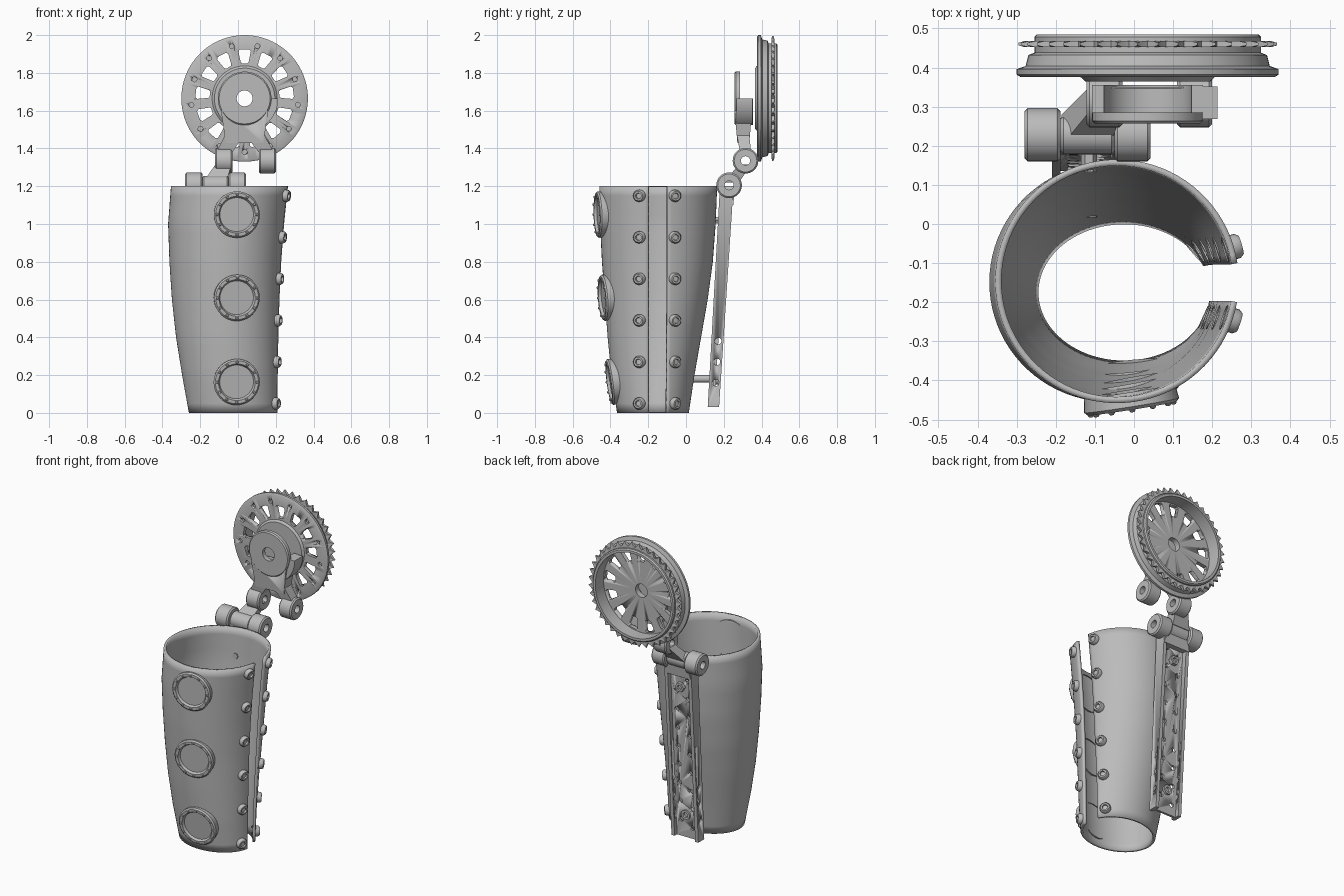
import bpy, bmesh, math
from math import sin, cos, pi, asin
from mathutils import Matrix, Vector

if "Cube" in bpy.data.objects:
    bpy.data.objects.remove(bpy.data.objects["Cube"])

grey = bpy.data.materials.new("plain_grey")
grey.use_nodes = True
grey.diffuse_color = (0.5, 0.5, 0.5, 1)
grey.node_tree.nodes["Principled BSDF"].inputs["Base Color"].default_value = (0.5, 0.5, 0.5, 1)

ALONG_X = Matrix.Rotation(pi / 2, 4, 'Y')
ALONG_Y = Matrix.Rotation(-pi / 2, 4, 'X')


def finish(name, bm, matrix=Matrix(), angle=35):
    bmesh.ops.transform(bm, matrix=matrix, verts=bm.verts)
    bmesh.ops.recalc_face_normals(bm, faces=bm.faces)
    mesh = bpy.data.meshes.new(name)
    bm.to_mesh(mesh)
    bm.free()
    mesh.materials.append(grey)
    obj = bpy.data.objects.new(name, mesh)
    bpy.context.collection.objects.link(obj)
    bpy.ops.object.select_all(action='DESELECT')
    obj.select_set(True)
    bpy.context.view_layer.objects.active = obj
    bpy.ops.object.shade_smooth_by_angle(angle=math.radians(angle))
    return obj


def lathe(name, profile, matrix, seg=32, closed=False):
    """Spin (radius, height) points around local z."""
    bm = bmesh.new()
    verts = [bm.verts.new((r, 0, h)) for r, h in profile]
    pairs = list(zip(verts, verts[1:] + verts[:1]))
    edges = [bm.edges.new(p) for p in (pairs if closed else pairs[:-1])]
    bmesh.ops.spin(bm, geom=verts + edges, axis=(0, 0, 1), cent=(0, 0, 0),
                   steps=seg, angle=2 * pi)
    bmesh.ops.remove_doubles(bm, verts=bm.verts, dist=1e-5)
    return finish(name, bm, matrix)


def tube(name, x0, x1, y, z, r, hole, c=0.008):
    prof = [(hole, x0), (r - c, x0), (r, x0 + c), (r, x1 - c), (r - c, x1), (hole, x1)]
    return lathe(name, prof, Matrix.Translation((0, y, z)) @ ALONG_X, closed=True)


def loft(name, low, high):
    """Solid between two horizontal rectangles (x0, x1, y0, y1, z)."""
    bm = bmesh.new()
    for x0, x1, y0, y1, z in (low, high):
        for x in (x0, x1):
            for y in (y0, y1):
                bm.verts.new((x, y, z))
    bmesh.ops.convex_hull(bm, input=bm.verts)
    return finish(name, bm)


def carve(obj, cutter):
    mod = obj.modifiers.new("cut", 'BOOLEAN')
    mod.operation, mod.solver, mod.object = 'DIFFERENCE', 'EXACT', cutter
    bpy.context.view_layer.update()
    deps = bpy.context.evaluated_depsgraph_get()
    mesh = bpy.data.meshes.new_from_object(obj.evaluated_get(deps))
    obj.modifiers.clear()
    obj.data = mesh
    bpy.data.objects.remove(cutter)


# --- sleeve: rows of z, left, right, front, back ---
ROWS = [(0, -.26, .21, -.365, .015), (.2, -.296, .212, -.395, .045), (.4, -.328, .216, -.415, .08),
        (.6, -.35, .223, -.43, .115), (.8, -.363, .233, -.445, .142), (1, -.37, .248, -.455, .157),
        (1.2, -.355, .268, -.458, .165)]


def section(z):
    i = min(max(int(z / 0.2), 0), len(ROWS) - 2)
    t = (z - ROWS[i][0]) / 0.2
    l, r, f, b = (p + (q - p) * t for p, q in zip(ROWS[i][1:], ROWS[i + 1][1:]))
    return (l + r) / 2, (f + b) / 2, (r - l) / 2, (b - f) / 2


def skin(a, z):
    cx, cy, rx, ry = section(z)
    return Vector((cx + rx * cos(a), cy + ry * sin(a), z))


def skin_frame(a, z):
    n = (skin(a + .02, z) - skin(a - .02, z)).cross(skin(a, z + .05) - skin(a, z - .05))
    return Matrix.Translation(skin(a, z)) @ n.to_track_quat('Z', 'Y').to_matrix().to_4x4()


bm = bmesh.new()
grid = []
for k in range(25):
    z = 1.2 * k / 24
    cx, cy, rx, ry = section(z)
    a0, a1 = asin((-.1 - cy) / ry), 2 * pi + asin((-.2 - cy) / ry)
    grid.append([bm.verts.new(skin(a0 + (a1 - a0) * i / 80, z)) for i in range(81)])
for lo, hi in zip(grid, grid[1:]):
    for i in range(80):
        bm.faces.new((lo[i], lo[i + 1], hi[i + 1], hi[i]))
sleeve = finish("sleeve", bm)
wall = sleeve.modifiers.new("wall", 'SOLIDIFY')
wall.thickness, wall.offset = 0.016, -1

# --- round ports with rivets on the sleeve front ---
for n, z in enumerate((1.05, .61, .165)):
    cx, cy, rx, ry = section(z)
    frame = skin_frame(-pi / 2 + asin((-.008 - cx) / rx), z)
    lathe(f"port_{n}", [(.118, -.025), (.123, .012), (.115, .02), (.098, .02), (.09, .006), (0, .006)],
          frame, 40)
    for i in range(12):
        a = i * pi / 6
        spot = frame @ Matrix.Translation((.107 * cos(a), .107 * sin(a), .018))
        lathe(f"port_rivet_{n}_{i}", [(.008, 0), (.008, .004), (.005, .008), (0, .009)], spot, 10)

# --- bolts along the two edges of the opening ---
for side, y in (("front", -.245), ("back", -.06)):
    for i in range(6):
        z = .05 + .22 * i
        cx, cy, rx, ry = section(z)
        lathe(f"{side}_edge_bolt_{i}", [(.032, -.02), (.032, .014), (.025, .024), (.016, .024),
                                        (.014, .014), (0, .014)],
              skin_frame(asin((y - cy) / ry), z), 20)

# --- strap: web with two flanges and rows of holes ---
web = loft("strap_web", (-.2, -.03, .135, .15, .03), (-.2, -.03, .205, .22, 1.17))
flanges = [loft(f"strap_flange_{i}", (x, x + .022, .115, .175, .03), (x, x + .022, .178, .25, 1.17))
           for i, x in enumerate((-.21, -.042))]


def drills(spots, r, matrix, depth):
    bm = bmesh.new()
    for p in spots:
        bmesh.ops.create_cone(bm, cap_ends=True, segments=14, radius1=r, radius2=r, depth=depth,
                              matrix=Matrix.Translation(p) @ matrix)
    return finish("drill", bm)


carve(web, drills([(x, .17, .1 + .12 * i + dz) for i in range(9) for x, dz in ((-.155, 0), (-.075, .04))],
                  .015, ALONG_Y, .3))
for flange in flanges:
    carve(flange, drills([(-.12, .147 + .06 * z, z) for z in (.16, .27, .38)], .018, ALONG_X, .4))
for i, (z, y) in enumerate(((.18, .15), (1.02, .212))):
    start = skin(pi / 2, z).y - .025
    lathe(f"strap_bolt_{i}", [(0, start), (.02, start), (.02, y), (.03, y), (.03, y + .022),
                              (.016, y + .022), (.014, y + .01), (0, y + .01)],
          Matrix.Translation((-.115, 0, z)) @ ALONG_Y, 6 if i else 16)
loft("strap_neck", (-.21, -.02, .178, .25, 1.1), (-.185, -.05, .185, .262, 1.2))

# --- lower hinge and link ---
tube("lower_knuckle_right", -.28, -.188, .228, 1.205, .068, .024)
tube("lower_knuckle_left", -.05, .042, .228, 1.205, .068, .024)
tube("lower_hinge_core", -.188, -.05, .228, 1.205, .05, .024)
loft("hinge_link", (-.185, -.06, .2, .28, 1.22), (-.12, -.035, .28, .345, 1.315))

# --- upper hinge and forked arm ---
tube("upper_knuckle_right", -.122, -.03, .315, 1.335, .068, .024)
tube("upper_knuckle_left", .11, .2, .315, 1.335, .068, .024)
loft("arm_prong_right", (-.115, -.03, .285, .345, 1.38), (-.07, .03, .27, .335, 1.47))
loft("arm_prong_left", (.11, .19, .285, .345, 1.38), (.04, .14, .27, .335, 1.47))
loft("arm_neck", (-.065, .135, .272, .335, 1.43), (-.09, .16, .257, .35, 1.6))
HUB = Matrix.Translation((.035, 0, 1.665)) @ ALONG_Y
carve(bpy.data.objects["arm_neck"], drills([(.035, .3, 1.665)], .115, ALONG_Y, .09))
lathe("arm_plate", [(.042, .257), (.135, .257), (.142, .264), (.142, .285), (.042, .285)], HUB, 48, True)


def arc_wall(name, r0, r1, y0, y1, a0, a1, steps=20):
    bm = bmesh.new()
    rows = [[bm.verts.new((r * cos(a), r * sin(a), h)) for r, h in ((r0, y0), (r1, y0), (r1, y1), (r0, y1))]
            for a in (a0 + (a1 - a0) * i / steps for i in range(steps + 1))]
    for p, q in zip(rows, rows[1:]):
        for i in range(4):
            bm.faces.new((p[i], p[i - 1], q[i - 1], q[i]))
    bm.faces.new(rows[0])
    bm.faces.new(rows[-1])
    return finish(name, bm, HUB)


# half cup under the plate (local +y points down) and its side tab
arc_wall("arm_cup", .112, .142, .28, .355, 0, pi)
arc_wall("arm_cup_tab", .138, .178, .268, .352, 0, .85)

# --- toothed wheel ---
wheel = lathe("wheel", [(.042, .365), (.16, .365), (.172, .376), (.325, .376), (.335, .382), (.335, .396),
                        (.312, .404), (.305, .432), (.29, .438), (.29, .478), (.283, .485), (.268, .485),
                        (.268, .402), (.042, .402)], HUB, 96, True)
bm = bmesh.new()
COUNT = 13
for i in range(COUNT):
    # tapered window with clipped corners
    turn = Matrix.Rotation(2 * pi * i / COUNT - pi / 2, 4, 'Z')
    outline = [(.185, .014), (.192, .021), (.25, .033), (.26, .024)]
    outline += [(r, -w) for r, w in reversed(outline)]
    face = bm.faces.new([bm.verts.new(turn @ Vector((r, w, .34))) for r, w in outline])
    top = bmesh.ops.extrude_face_region(bm, geom=[face])["geom"]
    bmesh.ops.translate(bm, vec=(0, 0, .09), verts=[v for v in top if isinstance(v, bmesh.types.BMVert)])
    # small blind hole between windows
    half = Matrix.Rotation(2 * pi * (i + .5) / COUNT - pi / 2, 4, 'Z')
    bmesh.ops.create_cone(bm, cap_ends=True, segments=14, radius1=.013, radius2=.013, depth=.04,
                          matrix=half @ Matrix.Translation((.284, 0, .37)))
carve(wheel, finish("window_cutter", bm, HUB))

bm = bmesh.new()
TEETH = 40
rings = []
for h in (.452, .468):
    outer, inner = [], []
    for i in range(TEETH * 4):
        a = 2 * pi * i / (TEETH * 4)
        r = (.302, .315, .332, .315)[i % 4]
        lean = (0, .006, 0, -.006)[i % 4]
        mid = .46 + (h - .46) * (.4 if i % 4 == 2 else 1)
        outer.append(bm.verts.new((r * cos(a + lean), r * sin(a + lean), mid)))
        inner.append(bm.verts.new((.28 * cos(a), .28 * sin(a), h)))
    rings.append((outer, inner))
(o0, i0), (o1, i1) = rings
for a, b in ((i0, o0), (o0, o1), (o1, i1), (i1, i0)):
    for k in range(len(a)):
        bm.faces.new((a[k - 1], a[k], b[k], b[k - 1]))
finish("wheel_teeth", bm, HUB, 20)
